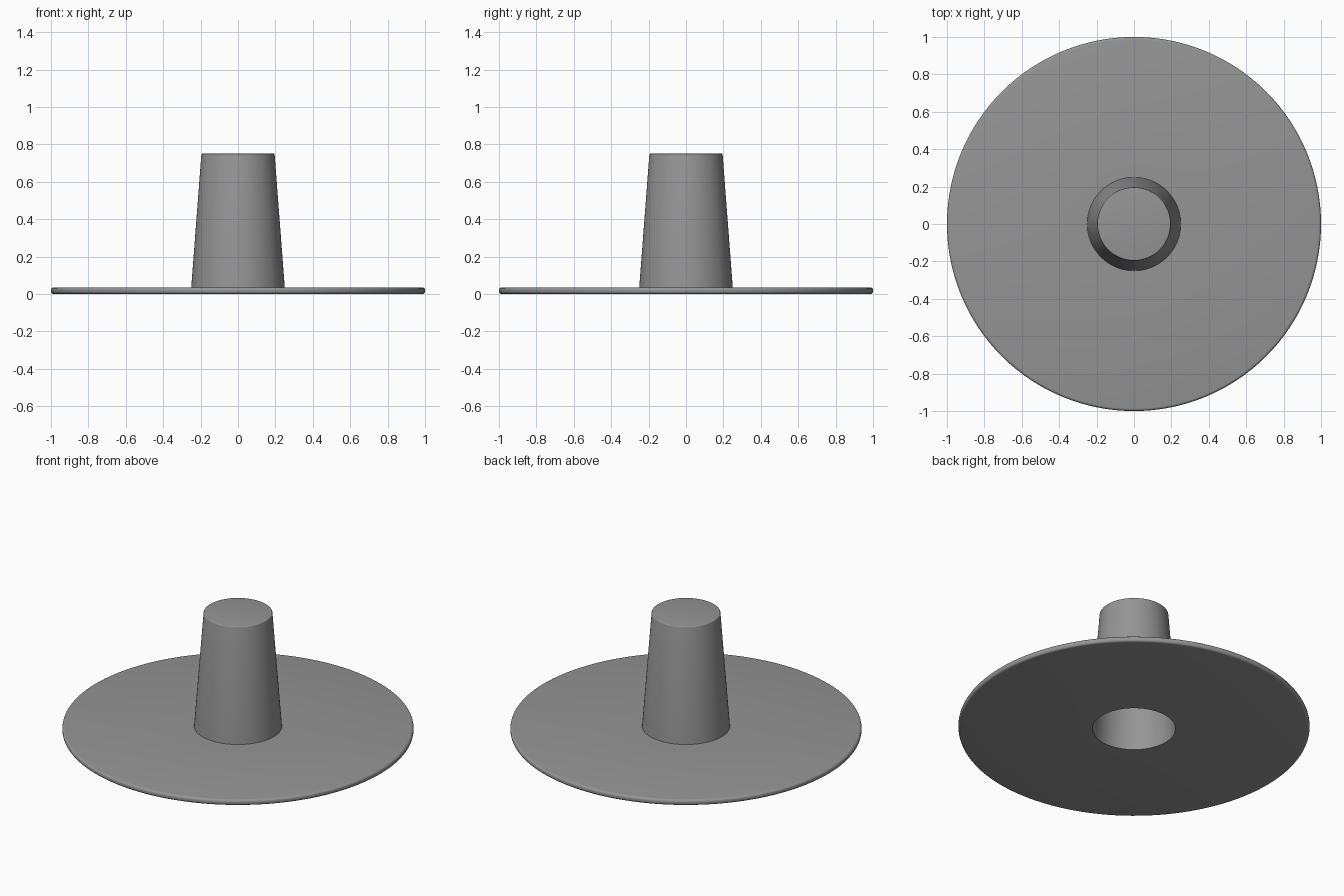
import bpy
import bmesh
from math import pi, sin, cos, radians
from mathutils import Vector

cube = bpy.data.objects.get("Cube")
if cube:
    bpy.data.objects.remove(cube, do_unlink=True)

grey = bpy.data.materials.new("mid grey")
grey.use_nodes = True
colour = (0.3, 0.3, 0.3, 1)
grey.diffuse_color = colour
grey.node_tree.nodes["Principled BSDF"].inputs["Base Color"].default_value = colour


def arc(radius, z, size, start, end, steps=4):
    """Rounded profile corner around the centre (radius, z)."""
    angles = [radians(start + (end - start) * i / steps) for i in range(steps + 1)]
    return [(radius + size * cos(a), z + size * sin(a)) for a in angles]


def lathe(name, profile, segments=128):
    """Revolve a profile of (radius, z) points around the z axis."""
    bm = bmesh.new()
    verts = [bm.verts.new((r, 0, z)) for r, z in profile]
    edges = [bm.edges.new(pair) for pair in zip(verts, verts[1:])]
    bmesh.ops.spin(bm, geom=verts + edges, cent=Vector(), axis=(0, 0, 1),
                   angle=2 * pi, steps=segments, use_merge=True)
    bmesh.ops.remove_doubles(bm, verts=bm.verts, dist=0.0001)
    bmesh.ops.recalc_face_normals(bm, faces=bm.faces)
    mesh = bpy.data.meshes.new(name)
    bm.to_mesh(mesh)
    bm.free()
    mesh.materials.append(grey)
    obj = bpy.data.objects.new(name, mesh)
    bpy.context.collection.objects.link(obj)
    bpy.ops.object.select_all(action="DESELECT")
    obj.select_set(True)
    bpy.context.view_layer.objects.active = obj
    bpy.ops.object.shade_smooth_by_angle(angle=radians(30))
    return obj


# Closed wall section: hollow underside, rounded flange rim, tapered post, flat cap
thickness = 0.035
rim = 0.014
top = 0.75
edge = 0.006
section = [(0, top - thickness), (0.182, top - thickness), (0.236, 0)]
section += arc(1 - rim, rim, rim, -90, 0)
section += arc(1 - rim, thickness - rim, rim, 0, 90)
section += [(0.25, thickness)]
section += arc(0.196 - edge, top - edge, edge, 4, 90)
section += [(0, top)]
lathe("flanged_hollow_post", section)
